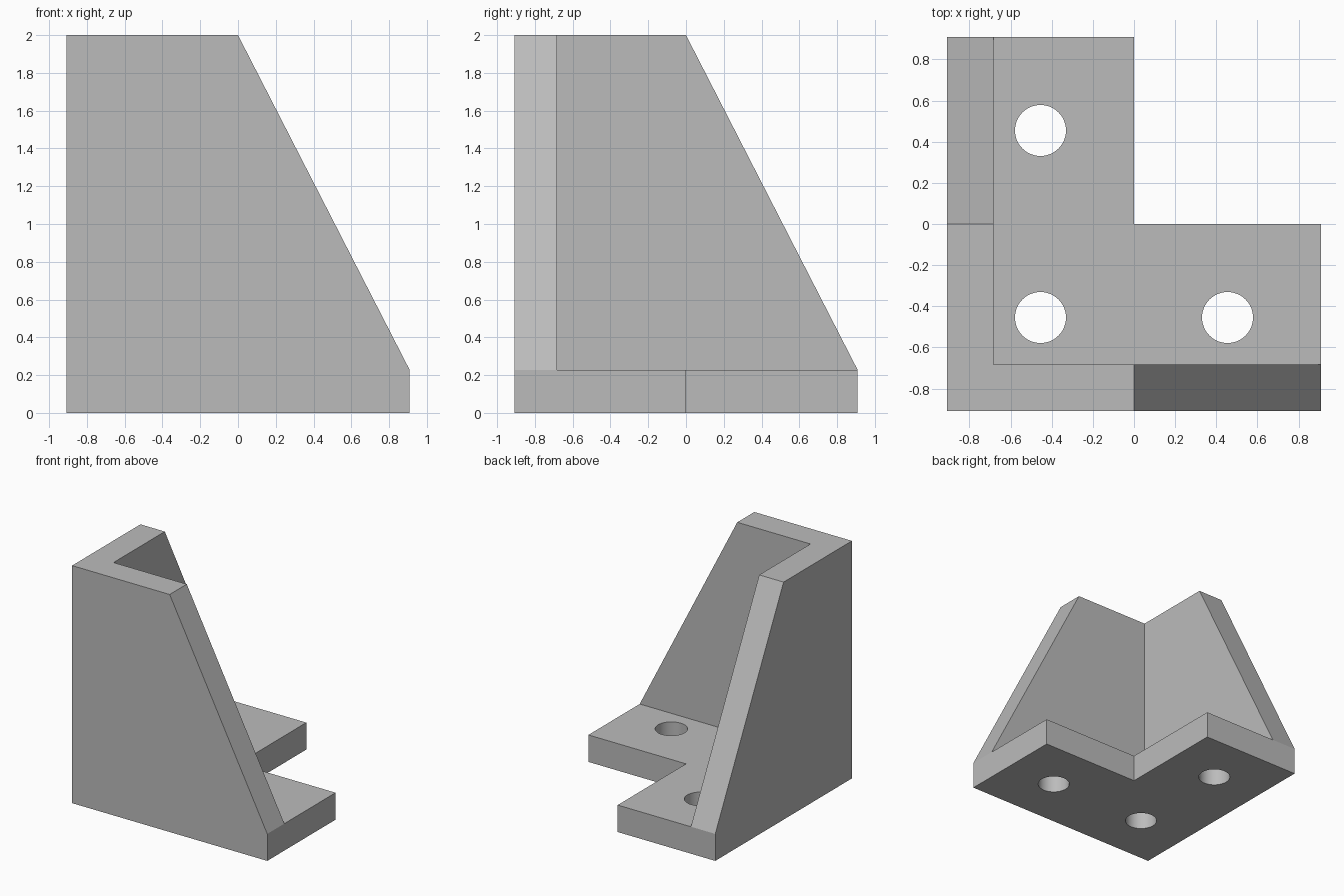
import bpy, bmesh, math
from mathutils import Vector

cube = bpy.data.objects.get("Cube")
if cube:
    bpy.data.objects.remove(cube, do_unlink=True)

H = 0.909        # half of the footprint
T = 0.227        # plate and wall thickness
TOP = 2.0
HOLE_R = 0.124
MID = H / 2

grey = bpy.data.materials.new("plain grey")
grey.use_nodes = True
COLOUR = (0.5, 0.5, 0.5, 1)
grey.diffuse_color = COLOUR
grey.node_tree.nodes["Principled BSDF"].inputs["Base Color"].default_value = COLOUR


def prism(name, points, offset):
    """Extrude a flat outline along an offset into a closed solid."""
    bm = bmesh.new()
    face = bm.faces.new([bm.verts.new(p) for p in points])
    ext = bmesh.ops.extrude_face_region(bm, geom=[face])
    moved = [v for v in ext["geom"] if isinstance(v, bmesh.types.BMVert)]
    bmesh.ops.translate(bm, verts=moved, vec=Vector(offset))
    bmesh.ops.recalc_face_normals(bm, faces=bm.faces)
    mesh = bpy.data.meshes.new(name)
    bm.to_mesh(mesh)
    bm.free()
    mesh.materials.append(grey)
    ob = bpy.data.objects.new(name, mesh)
    bpy.context.collection.objects.link(ob)
    return ob


def combine(target, other, operation):
    """Apply a boolean to the target and remove the other solid."""
    mod = target.modifiers.new("join", 'BOOLEAN')
    mod.operation = operation
    mod.solver = 'EXACT'
    mod.object = other
    bpy.context.view_layer.objects.active = target
    bpy.ops.object.modifier_apply(modifier=mod.name)
    bpy.data.objects.remove(other, do_unlink=True)


# L-shaped base plate
corner = [(-H, -H), (H, -H), (H, 0), (0, 0), (0, H), (-H, H)]
bracket = prism("corner_bracket", [(x, y, 0) for x, y in corner], (0, 0, T))

# Two tapered upright walls meeting at the corner
profile = [(-H, 0), (H, 0), (H, T), (0, TOP), (-H, TOP)]
front_wall = prism("front_wall", [(a, -H, z) for a, z in profile], (0, T, 0))
side_wall = prism("side_wall", [(-H, a, z) for a, z in profile], (T, 0, 0))
combine(bracket, front_wall, 'UNION')
combine(bracket, side_wall, 'UNION')

# Bolt holes through the base
SIDES = 48
for x, y in [(-MID, -MID), (MID, -MID), (-MID, MID)]:
    ring = [(x + HOLE_R * math.cos(math.tau * i / SIDES),
             y + HOLE_R * math.sin(math.tau * i / SIDES), -T) for i in range(SIDES)]
    combine(bracket, prism("hole_cutter", ring, (0, 0, 3 * T)), 'DIFFERENCE')

# Merge coplanar faces, then smooth only the hole walls
bm = bmesh.new()
bm.from_mesh(bracket.data)
bmesh.ops.remove_doubles(bm, verts=bm.verts, dist=0.0005)
bmesh.ops.dissolve_limit(bm, angle_limit=math.radians(1), verts=bm.verts, edges=bm.edges)
bmesh.ops.recalc_face_normals(bm, faces=bm.faces)
bm.to_mesh(bracket.data)
bm.free()
bpy.ops.object.select_all(action='DESELECT')
bracket.select_set(True)
bpy.context.view_layer.objects.active = bracket
bpy.ops.object.shade_smooth_by_angle(angle=math.radians(25))
